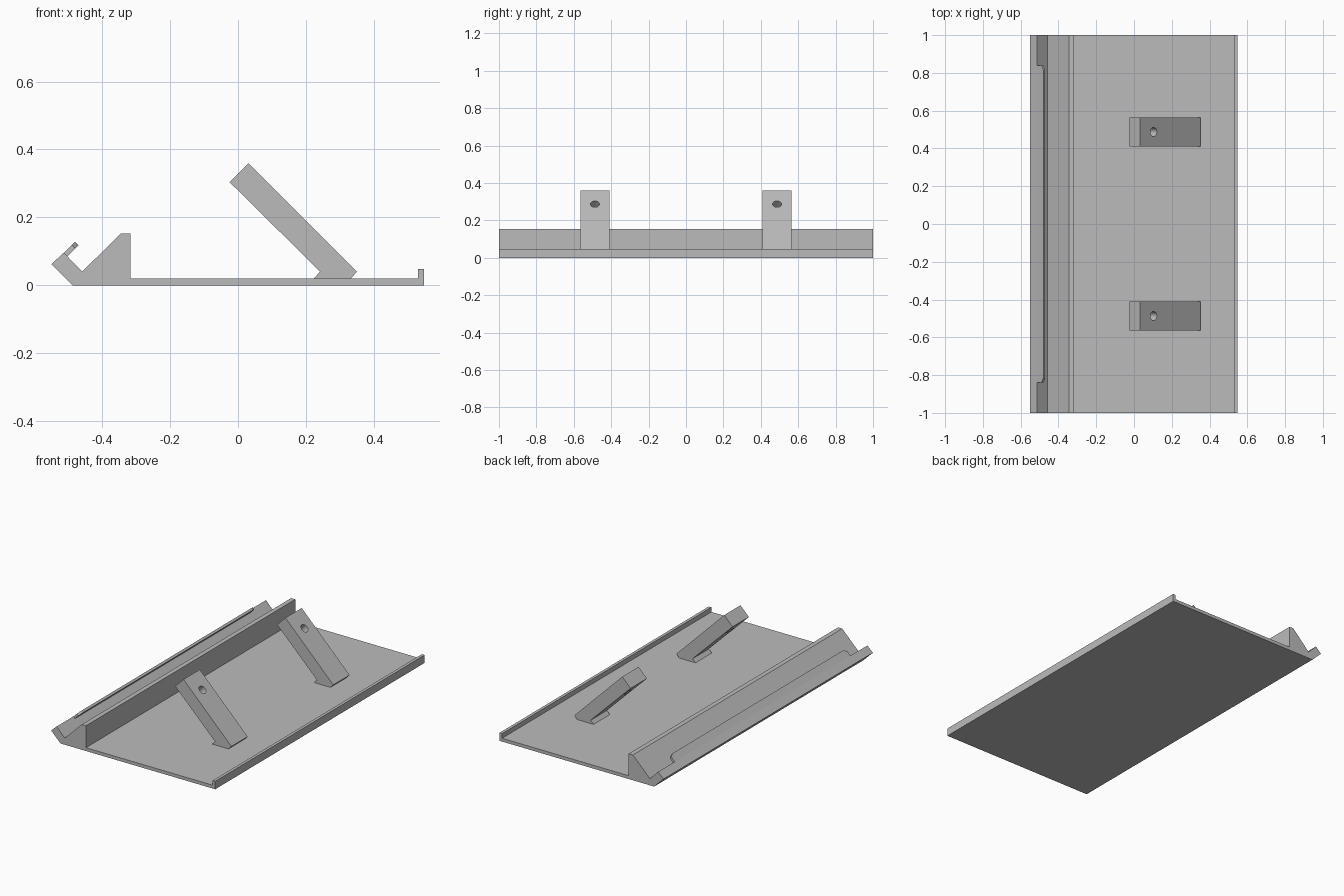
import bpy, bmesh
from math import radians
from mathutils import Vector

cube = bpy.data.objects.get("Cube")
if cube:
    bpy.data.objects.remove(cube, do_unlink=True)

# Single grey finish
grey = bpy.data.materials.new("plain grey")
grey.use_nodes = True
colour = (0.5, 0.5, 0.5, 1)
grey.diffuse_color = colour
grey.node_tree.nodes["Principled BSDF"].inputs["Base Color"].default_value = colour


def prism(name, points, sweep):
    """Solid made by sweeping a flat 3D outline along a vector."""
    bm = bmesh.new()
    face = bm.faces.new([bm.verts.new(p) for p in points])
    swept = bmesh.ops.extrude_face_region(bm, geom=[face])["geom"]
    verts = [v for v in swept if isinstance(v, bmesh.types.BMVert)]
    bmesh.ops.translate(bm, verts=verts, vec=sweep)
    bmesh.ops.recalc_face_normals(bm, faces=bm.faces)
    mesh = bpy.data.meshes.new(name)
    bm.to_mesh(mesh)
    bm.free()
    mesh.materials.append(grey)
    obj = bpy.data.objects.new(name, mesh)
    bpy.context.collection.objects.link(obj)
    return obj


def side_profile(name, outline, y0, y1):
    return prism(name, [(x, y0, z) for x, z in outline], (0, y1 - y0, 0))


# Base plate with edge rim, wedge ridge and angled trough
side_profile("base_plate", [
    (-0.487, 0), (0.548, 0), (0.548, 0.048), (0.53, 0.048), (0.53, 0.02),
    (-0.317, 0.02), (-0.317, 0.153), (-0.345, 0.153), (-0.459, 0.04),
    (-0.513, 0.096), (-0.55, 0.062)], -1, 1)

# Thin retaining lip along the trough, with chamfered end corners
root, tip = Vector((-0.513, 0, 0.095)), Vector((-0.48, 0, 0.128))
corners = [(0, 0.84), (0.7, 0.84), (1, 0.815)]
outline = [(t, -y) for t, y in corners] + [(t, y) for t, y in reversed(corners)]
prism("trough_lip", [root.lerp(tip, t) + Vector((0, y, 0)) for t, y in outline],
      (0.01, 0, -0.01))

# Slanted support arms, each with a bored hole square to its upper face
for side, y in (("right", -0.487), ("left", 0.487)):
    arm = side_profile(side + "_support_arm", [
        (-0.025, 0.304), (0.031, 0.36), (0.351, 0.04), (0.332, 0.02),
        (0.223, 0.02), (0.242, 0.04)], y - 0.078, y + 0.078)
    bpy.ops.mesh.primitive_cylinder_add(
        vertices=24, radius=0.024, depth=0.3,
        location=(0.104, y, 0.287), rotation=(0, radians(45), 0))
    cutter = bpy.context.object
    cutter.name = side + "_hole_cutter"
    cutter.hide_render = True
    cutter.data.materials.append(grey)
    bore = arm.modifiers.new("bore", "BOOLEAN")
    bore.operation, bore.solver, bore.object = "DIFFERENCE", "EXACT", cutter
    bpy.context.view_layer.objects.active = arm
    bpy.ops.object.modifier_apply(modifier=bore.name)
    bpy.data.objects.remove(cutter, do_unlink=True)
    bpy.ops.object.select_all(action="DESELECT")
    arm.select_set(True)
    bpy.ops.object.shade_smooth_by_angle(angle=radians(30))
